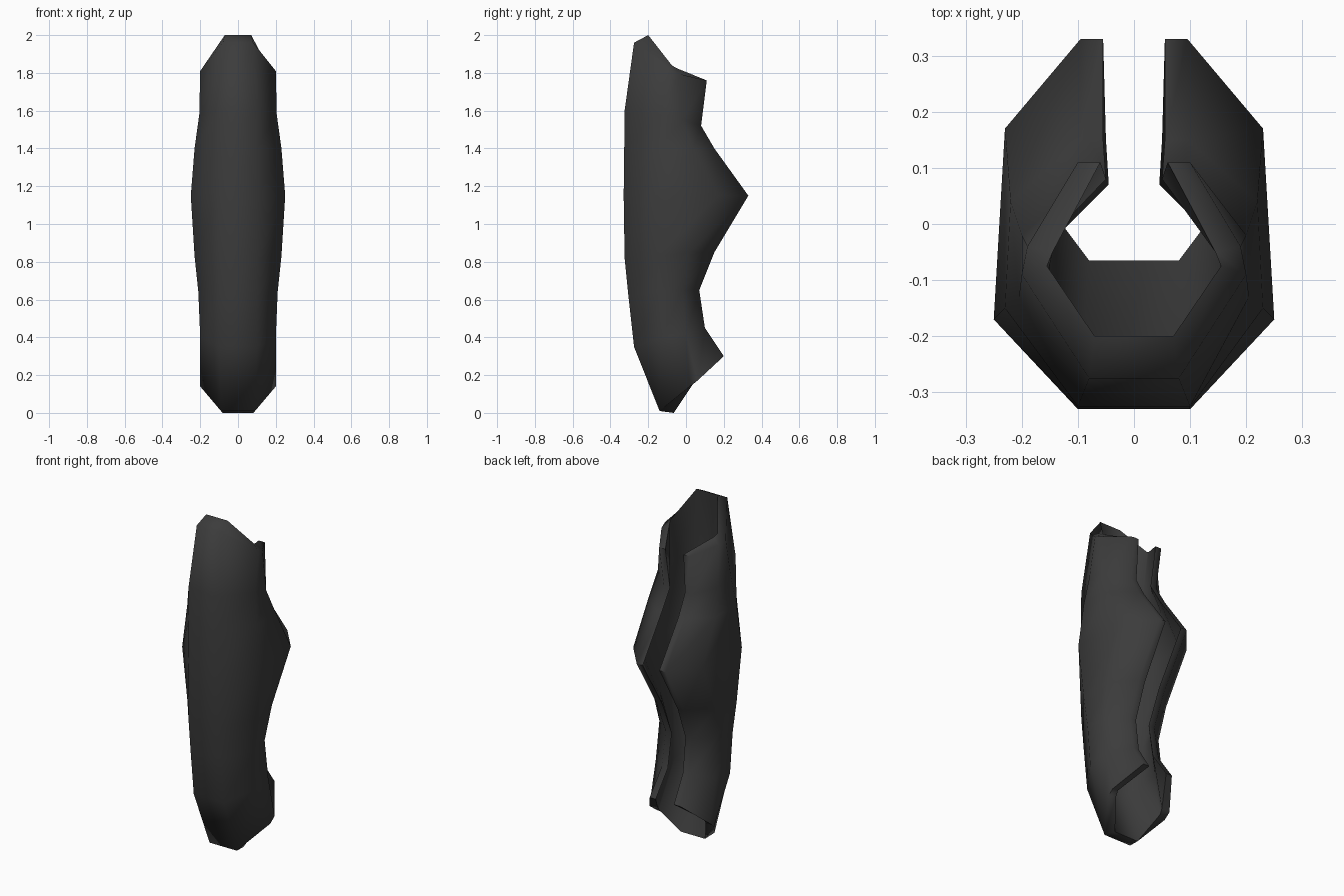
import bpy, bmesh

if "Cube" in bpy.data.objects:
    bpy.data.objects.remove(bpy.data.objects["Cube"])

# Half cross-sections, bottom to top: front corner, side front, side back, back edge (x, y, z)
ROWS = [
    [(.09, -.14, .01), (.20, .02, .14), (.20, .06, .17), (.10, .20, .30)],
    [(.10, -.275, .35), (.20, -.13, .40), (.20, .00, .42), (.09, .10, .45)],
    [(.10, -.305, .62), (.21, -.14, .64), (.19, -.02, .65), (.085, .07, .65)],
    [(.10, -.325, .82), (.23, -.15, .83), (.21, .02, .85), (.09, .15, .85)],
    [(.10, -.33, 1.15), (.25, -.17, 1.15), (.23, .17, 1.15), (.095, .33, 1.15)],
    [(.10, -.327, 1.40), (.23, -.15, 1.40), (.22, .04, 1.40), (.095, .15, 1.40)],
    [(.10, -.325, 1.60), (.205, -.13, 1.58), (.20, -.02, 1.55), (.09, .08, 1.52)],
    [(.08, -.275, 1.96), (.20, -.09, 1.81), (.19, -.04, 1.795), (.10, .11, 1.76)],
]
# Wall thickness: offset from each outer point to its inner partner
INSET = [(-.01, .075), (-.045, .015), (-.045, -.01), (-.04, 0)]
LIFT = {0: (-.01, .01, .01, 0), 7: (.04, .03, .03, 0)}


def ring(i):
    """Closed C-shaped loop: outer wall left to right, then inner wall back."""
    outer = ROWS[i]
    lift = LIFT.get(i, (0, 0, 0, 0))
    inner = [(x + dx, y + dy, z + dz)
             for (x, y, z), (dx, dy), dz in zip(outer, INSET, lift)]
    flip = lambda pts: [(-x, y, z) for x, y, z in pts]
    return flip(outer)[::-1] + outer + inner[::-1] + flip(inner)


# Shin guard shell
bm = bmesh.new()
rings = [[bm.verts.new(p) for p in ring(i)] for i in range(len(ROWS))]
n = len(rings[0])
for low, high in zip(rings, rings[1:]):
    for k in range(n):
        m = (k + 1) % n
        bm.faces.new((low[k], low[m], high[m], high[k]))
# Rims joining the outer and inner walls
for r in (rings[0], rings[-1]):
    for k in range(n // 2 - 1):
        bm.faces.new((r[k], r[k + 1], r[n - 2 - k], r[n - 1 - k]))
bmesh.ops.recalc_face_normals(bm, faces=bm.faces)
mesh = bpy.data.meshes.new("shin_guard")
bm.to_mesh(mesh)
bm.free()
guard = bpy.data.objects.new("shin_guard", mesh)
bpy.context.collection.objects.link(guard)

# Dark finish
mat = bpy.data.materials.new("dark_grey")
mat.diffuse_color = (.045, .045, .045, 1)
mat.use_nodes = True
mat.node_tree.nodes["Principled BSDF"].inputs["Base Color"].default_value = mat.diffuse_color
mesh.materials.append(mat)

# Smooth walls, sharp rims
bpy.context.view_layer.objects.active = guard
guard.select_set(True)
bpy.ops.object.shade_smooth_by_angle(angle=1.13)
